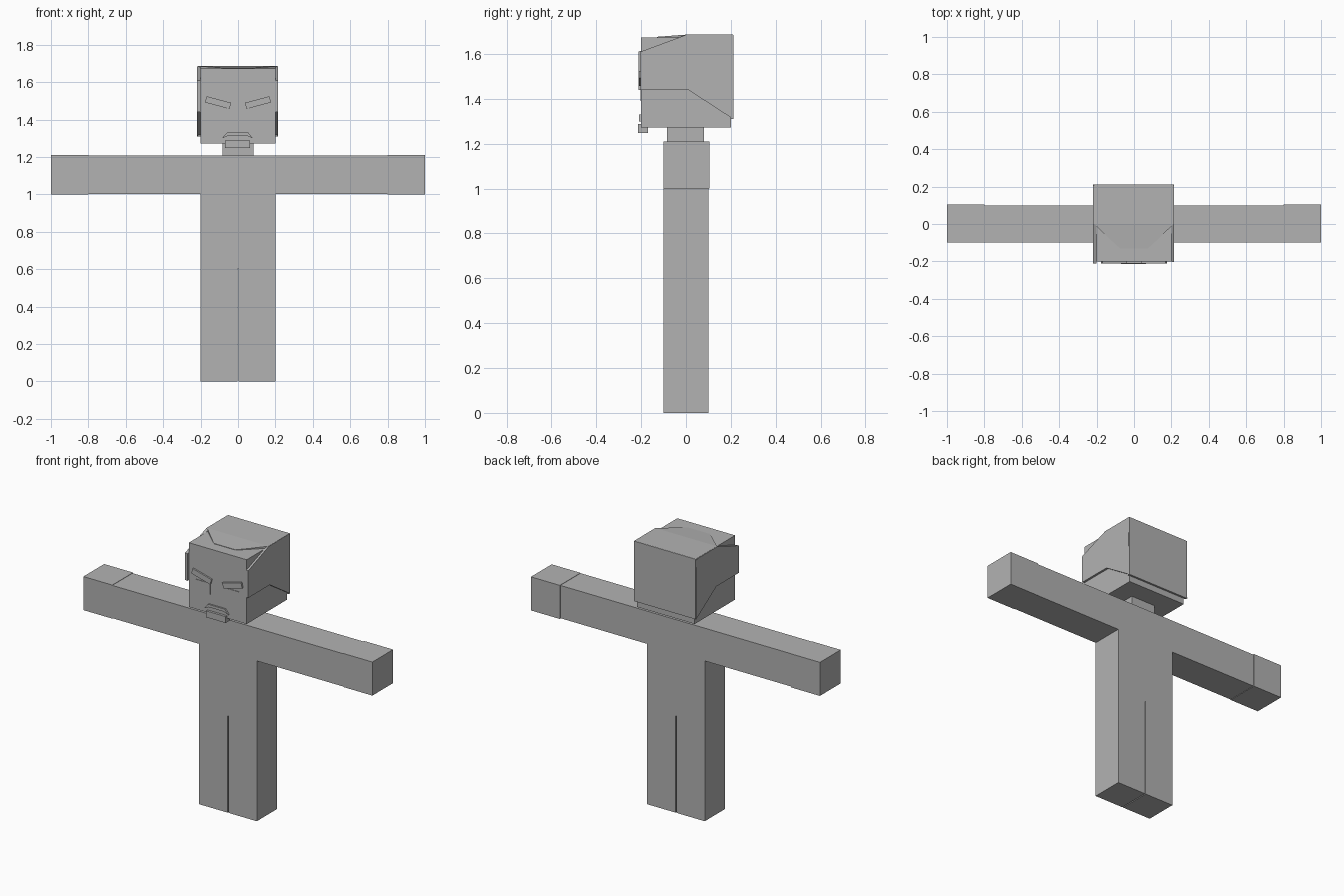
import bpy
import bmesh

cube = bpy.data.objects.get("Cube")
if cube:
    bpy.data.objects.remove(cube, do_unlink=True)

grey = bpy.data.materials.new("plain grey")
grey.use_nodes = True
colour = (0.448, 0.448, 0.448, 1)
grey.diffuse_color = colour
grey.node_tree.nodes["Principled BSDF"].inputs["Base Color"].default_value = colour


def prism(name, base, shift):
    """Flat polygon of 3D points, extruded along a shift vector."""
    bm = bmesh.new()
    face = bm.faces.new([bm.verts.new(p) for p in base])
    ext = bmesh.ops.extrude_face_region(bm, geom=[face], use_keep_orig=True)
    verts = [g for g in ext["geom"] if isinstance(g, bmesh.types.BMVert)]
    bmesh.ops.translate(bm, verts=verts, vec=shift)
    bmesh.ops.recalc_face_normals(bm, faces=bm.faces)
    mesh = bpy.data.meshes.new(name)
    bm.to_mesh(mesh)
    bm.free()
    mesh.materials.append(grey)
    obj = bpy.data.objects.new(name, mesh)
    bpy.context.collection.objects.link(obj)
    return obj


def front_prism(name, xz, y0, y1):
    return prism(name, [(x, y0, z) for x, z in xz], (0, y1 - y0, 0))


def side_prism(name, yz, x0, x1):
    return prism(name, [(x0, y, z) for y, z in yz], (x1 - x0, 0, 0))


def box(name, x0, x1, y0, y1, z0, z1):
    return front_prism(name, [(x0, z0), (x1, z0), (x1, z1), (x0, z1)], y0, y1)


# Body: torso, arms and legs in one T outline with a slit between the legs
half = [(0.003, 0.605), (0.003, 0), (0.2, 0), (0.2, 1.003), (0.8, 1.003), (0.8, 1.208)]
front_prism("body", half + [(-x, z) for x, z in reversed(half)], -0.1, 0.1)

# Hands, slightly thicker than the arms
for side, s in (("left", 1), ("right", -1)):
    x0, x1 = sorted((0.8 * s, 1.0 * s))
    box(side + "_hand", x0, x1, -0.1, 0.105, 1.0, 1.21)

# Neck and head
box("neck", -0.083, 0.083, -0.085, 0.08, 1.2, 1.28)
box("head", -0.2, 0.2, -0.2, 0.2, 1.272, 1.674)

# Hair: side panels, back panel, crown and sloping fringe
def hair_side(front):
    return [(front, 1.44), (0.01, 1.44), (0.21, 1.31), (0.205, 1.685), (0, 1.685), (front, 1.61)]


side_prism("left_hair_panel", hair_side(-0.203), 0.2, 0.213)
side_prism("right_hair_panel", hair_side(-0.212), -0.218, -0.2)
box("back_hair_panel", -0.215, 0.212, 0.198, 0.212, 1.31, 1.685)
box("hair_crown", -0.215, 0.212, 0, 0.21, 1.67, 1.686)
fringe = [(-0.214, 0), (-0.13, -0.08), (-0.075, -0.13), (0.075, -0.13), (0.13, -0.08), (0.212, 0)]
prism("hair_fringe", [(x, y, 1.686 + 0.075 * y) for x, y in fringe], (0, 0, -0.012))

# Eyes and slanted eyebrows
brow = [(0.037, 1.49), (0.168, 1.525), (0.176, 1.492), (0.046, 1.457)]
for side, s in (("left", 1), ("right", -1)):
    x0, x1 = sorted((0.05 * s, 0.152 * s))
    box(side + "_eye", x0, x1, -0.203, -0.198, 1.39, 1.46)
    front_prism(side + "_eyebrow", [(x * s, z) for x, z in brow], -0.21, -0.198)

# Arched moustache and chin beard
arch = [(0.08, 1.30), (0.055, 1.33), (-0.06, 1.33), (-0.086, 1.30), (-0.055, 1.313), (0.05, 1.313)]
front_prism("moustache", arch, -0.21, -0.198)
box("beard", -0.07, 0.065, -0.215, -0.17, 1.248, 1.288)
